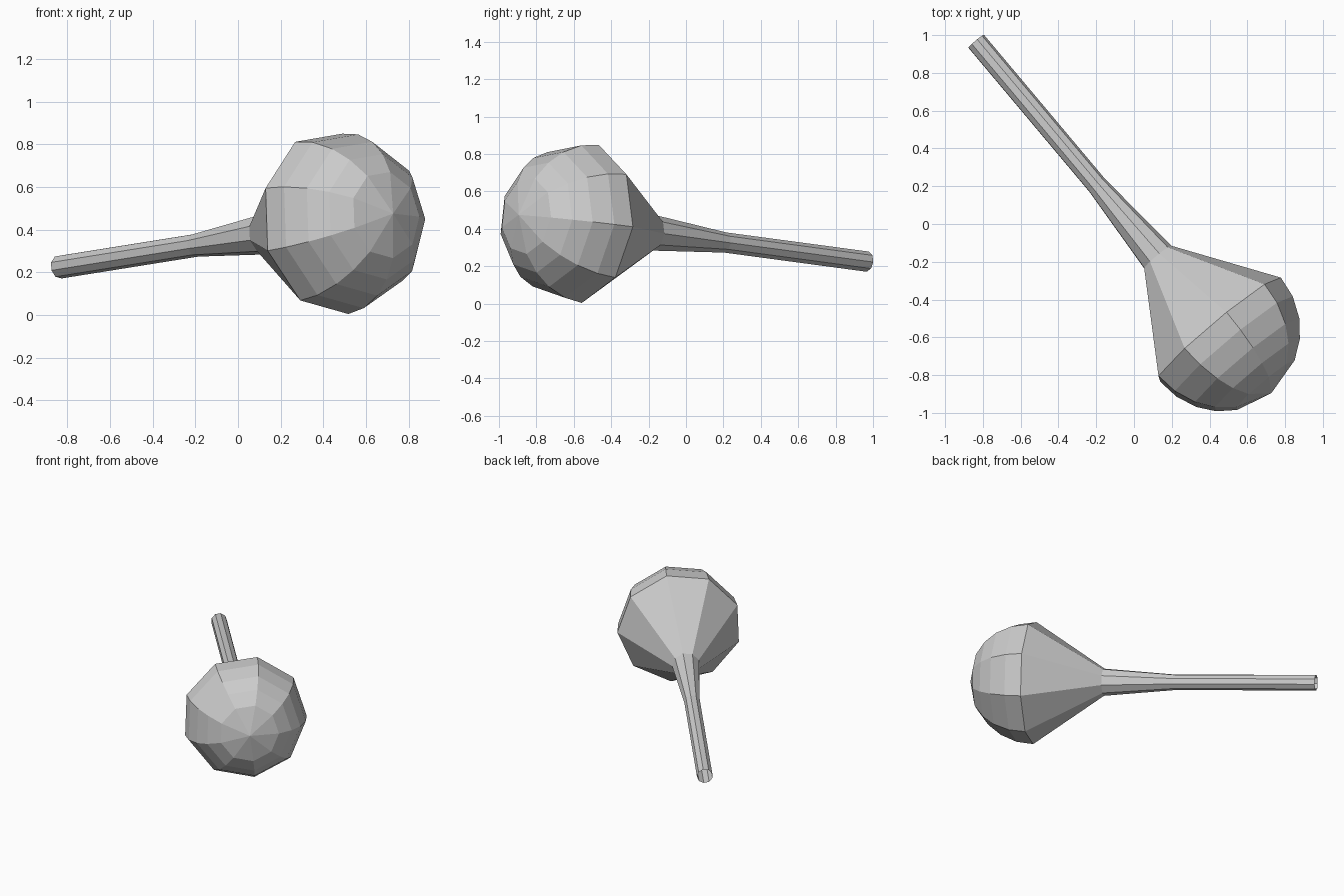
import bpy, math
from mathutils import Vector

if "Cube" in bpy.data.objects:
    bpy.data.objects.remove(bpy.data.objects["Cube"])

SIDES = 9
PHASE = math.radians(-2.5)

# Axis runs from the stem's open end to the tip of the bulb
start = Vector((-0.836, 0.966, 0.225))
ring_centre = Vector((0.446, -0.56, 0.43))
axis = (ring_centre - start).normalized()
side = Vector((-axis.y, axis.x, 0)).normalized()
up = side.cross(axis)
if up.z < 0:
    up.negate()

# Profile: (distance along axis, radius); stem, flared neck, domed bulb
profile = [(0, 0.055), (1.0, 0.055), (1.5, 0.096)]
length, R = (ring_centre - start).length, 0.432
for deg in (0, 15.5, 31.5, 46, 61.5):
    a = math.radians(deg)
    profile.append((length + 0.438 * math.sin(a), R * math.cos(a)))

verts, faces = [], []
for t, r in profile:
    for i in range(SIDES):
        a = PHASE + math.tau * i / SIDES
        verts.append(start + axis * t + (side * math.cos(a) + up * math.sin(a)) * r)
for k in range(len(profile) - 1):
    for i in range(SIDES):
        j = (i + 1) % SIDES
        b = k * SIDES
        faces.append((b + i, b + j, b + SIDES + j, b + SIDES + i))

# Fan closing the dome at its tip
verts.append(start + axis * (length + 0.44))
last = (len(profile) - 1) * SIDES
for i in range(SIDES):
    faces.append((last + i, last + (i + 1) % SIDES, len(verts) - 1))

# Face winding pointing outwards
if side.cross(up).dot(axis) < 0:
    faces = [f[::-1] for f in faces]

mesh = bpy.data.meshes.new("bulb_with_stem")
mesh.from_pydata(verts, [], faces)
mesh.update()
obj = bpy.data.objects.new("bulb_with_stem", mesh)
bpy.context.collection.objects.link(obj)
